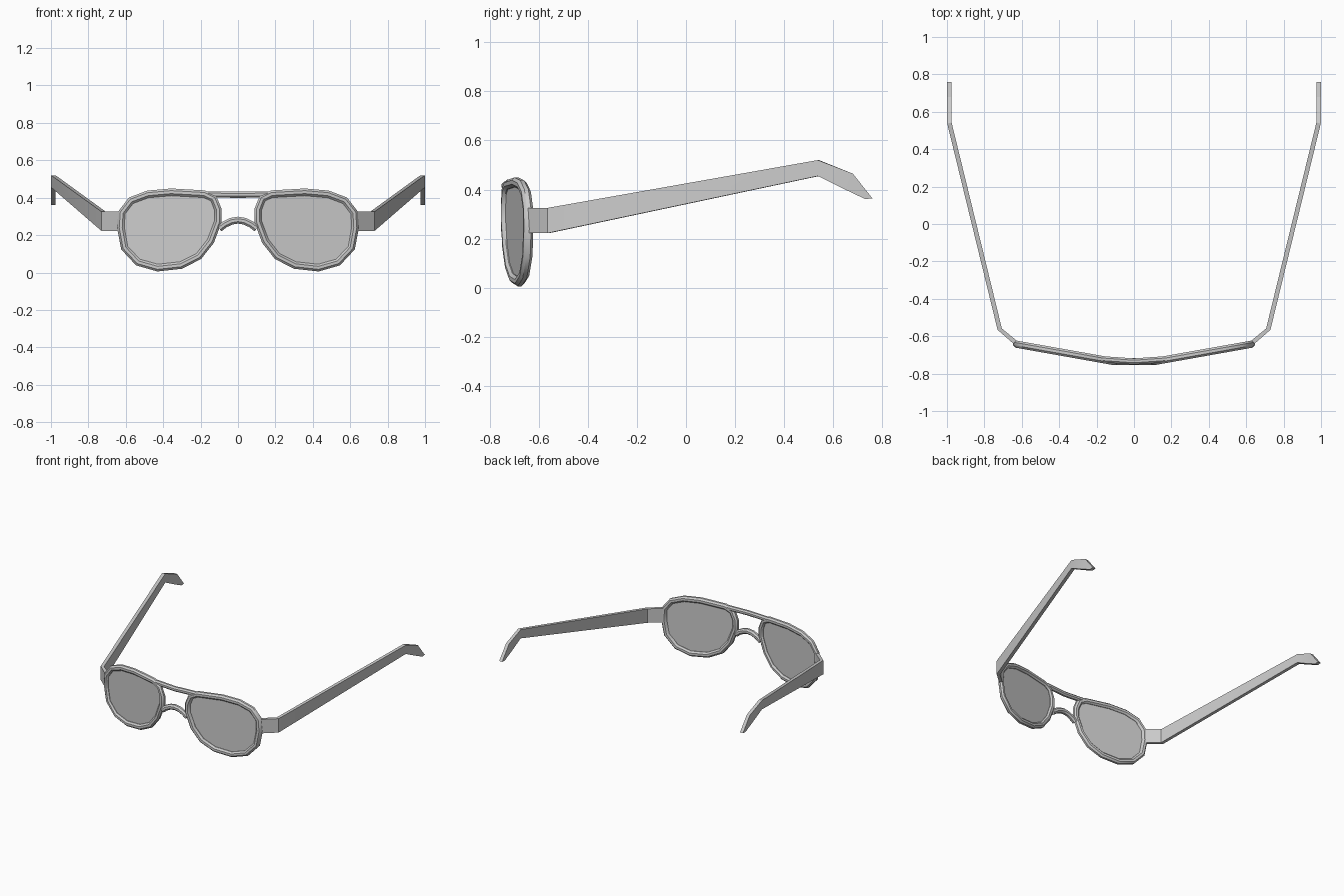
import bpy, bmesh, math
from mathutils import Vector

cube = bpy.data.objects.get("Cube")
if cube:
    bpy.data.objects.remove(cube)

grey = bpy.data.materials.new("plain grey")
grey.use_nodes = True
color = (0.6, 0.6, 0.6, 1)
grey.diffuse_color = color
grey.node_tree.nodes["Principled BSDF"].inputs["Base Color"].default_value = color


def front_y(x):
    """Depth of the swept-back front at a given distance from the middle."""
    return -0.735 + max(0, abs(x) - 0.11) * 0.178


def loft(name, rings, closed=False, caps=True, angle=40):
    """Skin a row of equal cross-sections."""
    bm = bmesh.new()
    rows = [[bm.verts.new(p) for p in ring] for ring in rings]
    n = len(rows[0])
    for i in range(len(rows) if closed else len(rows) - 1):
        a, b = rows[i], rows[(i + 1) % len(rows)]
        for j in range(n):
            k = (j + 1) % n
            bm.faces.new((a[j], a[k], b[k], b[j]))
    if caps and not closed:
        bm.faces.new(rows[0])
        bm.faces.new(rows[-1])
    bmesh.ops.recalc_face_normals(bm, faces=bm.faces)
    mesh = bpy.data.meshes.new(name)
    bm.to_mesh(mesh)
    bm.free()
    mesh.materials.append(grey)
    obj = bpy.data.objects.new(name, mesh)
    bpy.context.collection.objects.link(obj)
    bpy.ops.object.select_all(action="DESELECT")
    obj.select_set(True)
    bpy.context.view_layer.objects.active = obj
    bpy.ops.object.shade_smooth_by_angle(angle=math.radians(angle))
    return obj


def tube_rings(path, radius, closed, sides=8):
    """Round sections along an (x, z) path laid on the swept front."""
    rings = []
    for i, (x, z) in enumerate(path):
        if closed:
            p, q = path[i - 1], path[(i + 1) % len(path)]
        else:
            p, q = path[max(i - 1, 0)], path[min(i + 1, len(path) - 1)]
        t = Vector((q[0] - p[0], q[1] - p[1])).normalized()
        ring = []
        for s in range(sides):
            a = math.tau * (s + 0.5) / sides
            d = radius * math.cos(a)
            px, pz = x + t.y * d, z - t.x * d
            ring.append((px, front_y(px) + radius * math.sin(a), pz))
        rings.append(ring)
    return rings


# Centre line of one rim
rim = [(.572, .385), (.482, .419), (.358, .43), (.18, .42), (.13, .395),
       (.106, .335), (.106, .275), (.146, .168), (.21, .087), (.305, .039),
       (.43, .025), (.535, .055), (.607, .132), (.627, .24), (.622, .32)]

# Temple arm sections: x, y, bottom z, top z
arm = [(.63, -.637, .222, .325), (.718, -.562, .222, .325),
       (.987, .54, .455, .52), (.987, .665, .398, .465), (.987, .745, .361, .364)]
arm_bottom_y = [0, 0, 0, -.012, -.014]
arm_top_y = [0, 0, 0, .015, .015]

for side, label in ((1, "left"), (-1, "right")):
    path = [(side * x, z) for x, z in rim]
    loft(label + "_rim", tube_rings(path, 0.021, True), closed=True)
    # Flat lens filling the rim
    loft(label + "_lens", [[(x, front_y(x) + d, z) for x, z in path]
                           for d in (-.004, .004)], angle=30)
    # Flat arm with a hinge bend and a hooked tip
    rings = []
    for i, (x, y, low, high) in enumerate(arm):
        p, q = arm[max(i - 1, 0)], arm[min(i + 1, len(arm) - 1)]
        t = Vector((q[0] - p[0], q[1] - p[1])).normalized() * 0.012
        lo, hi = y + arm_bottom_y[i], y + arm_top_y[i]
        rings.append([(side * (x + t.y), lo - t.x, low), (side * (x - t.y), lo + t.x, low),
                      (side * (x - t.y), hi + t.x, high), (side * (x + t.y), hi - t.x, high)])
    loft(label + "_temple_arm", rings, angle=30)

# Straight brow bar and arched nose bridge
loft("brow_bar", tube_rings([(-.18, .418), (0, .416), (.18, .418)], 0.018, False))
bridge = [(x, .28 - 4.5 * x * x) for x in (-.1, -.07, -.035, 0, .035, .07, .1)]
loft("nose_bridge", tube_rings(bridge, 0.02, False))
